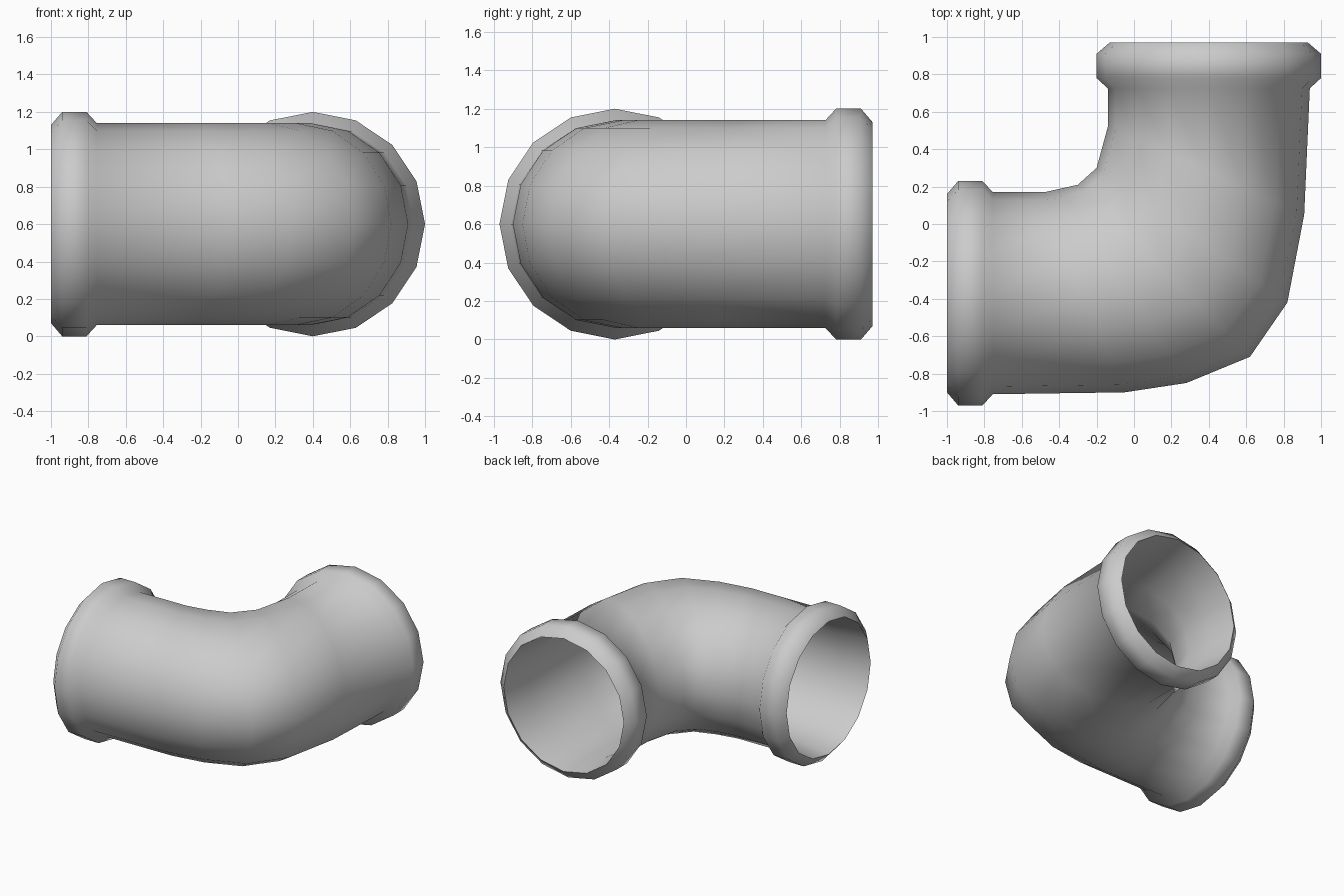
import bpy, bmesh, math
from mathutils import Vector

if "Cube" in bpy.data.objects:
    bpy.data.objects.remove(bpy.data.objects["Cube"])

SIDES = 16
CZ = 0.6            # height of the pipe axis
LEG_Y, LEG_X = -0.37, 0.40   # axis of the left leg / axis of the back leg


def section(inner, outer, half_height):
    """One ring, spanned between an inner-bend and an outer-bend point."""
    a, b = Vector((*inner, CZ)), Vector((*outer, CZ))
    mid, half = (a + b) / 2, (b - a) / 2
    ring = []
    for i in range(SIDES):
        t = 2 * math.pi * i / SIDES
        ring.append(mid + half * math.cos(t) + Vector((0, 0, half_height * math.sin(t))))
    return ring


def left_ring(x, r):
    return section((x, LEG_Y + r), (x, LEG_Y - r), r)


def back_ring(y, r):
    return section((LEG_X - r, y), (LEG_X + r, y), r)


def shrink(ring, k):
    c = sum(ring, Vector()) / len(ring)
    return [c + (p - c) * k for p in ring]


# Collar profile: distance from the open end, radius
collar = [(0.0, 0.53), (0.06, 0.60), (0.19, 0.60), (0.245, 0.54)]

# Bend sections: inner point, outer point
bend = [section(i, o, 0.54) for i, o in [
    ((-0.48, 0.17), (-0.05, -0.90)),
    ((-0.39, 0.19), (0.28, -0.85)),
    ((-0.30, 0.21), (0.62, -0.71)),
    ((-0.20, 0.30), (0.82, -0.42)),
    ((-0.14, 0.52), (0.91, 0.05)),
]]

# Outer skin from the left mouth to the back mouth
rings = [left_ring(-1 + d, r) for d, r in collar]
rings += bend
rings += [back_ring(0.97 - d, r) for d, r in reversed(collar)]

# Inner wall back again, meeting the mouths at a thin lip
rings.append(back_ring(0.73, 0.50))
rings += [shrink(r, 0.925) for r in reversed(bend)]
rings.append(left_ring(-0.755, 0.50))

# Skin all rings into one closed shell
bm = bmesh.new()
vr = [[bm.verts.new(p) for p in ring] for ring in rings]
for j in range(len(vr)):
    a, b = vr[j], vr[(j + 1) % len(vr)]
    for i in range(SIDES):
        k = (i + 1) % SIDES
        bm.faces.new((a[i], a[k], b[k], b[i]))
bmesh.ops.recalc_face_normals(bm, faces=bm.faces)
mesh = bpy.data.meshes.new("pipe_elbow")
bm.to_mesh(mesh)
bm.free()

elbow = bpy.data.objects.new("pipe_elbow", mesh)
bpy.context.collection.objects.link(elbow)
bpy.context.view_layer.objects.active = elbow
elbow.select_set(True)
bpy.ops.object.shade_smooth_by_angle(angle=math.radians(65))
